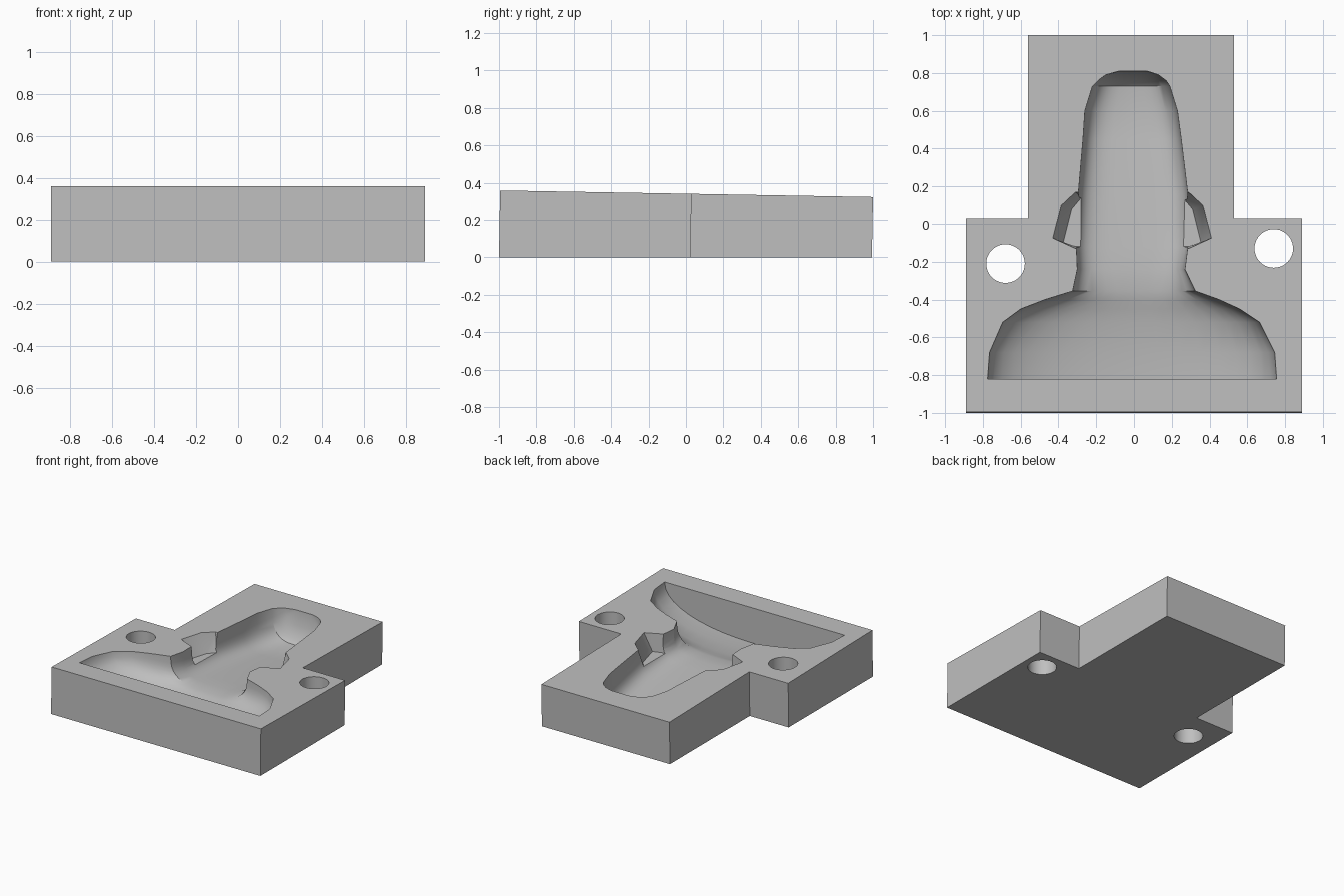
import bpy, bmesh
from math import sin, cos, pi, radians

old = bpy.data.objects.get("Cube")
if old:
    bpy.data.objects.remove(old)

grey = bpy.data.materials.new("mould_grey")
grey.use_nodes = True
grey.diffuse_color = (0.52, 0.52, 0.52, 1)
grey.node_tree.nodes["Principled BSDF"].inputs["Base Color"].default_value = grey.diffuse_color


def top_z(y):
    """Height of the gently sloping parting face."""
    return 0.342 - 0.0175 * y


def loft(name, rings):
    """Skin a list of matching closed rings and cap both ends."""
    bm = bmesh.new()
    rows = [[bm.verts.new(p) for p in ring] for ring in rings]
    n = len(rows[0])
    for a, b in zip(rows, rows[1:]):
        for i in range(n):
            bm.faces.new((a[i], a[(i + 1) % n], b[(i + 1) % n], b[i]))
    bm.faces.new(rows[0])
    bm.faces.new(rows[-1])
    bmesh.ops.recalc_face_normals(bm, faces=bm.faces)
    mesh = bpy.data.meshes.new(name)
    bm.to_mesh(mesh)
    bm.free()
    mesh.materials.append(grey)
    obj = bpy.data.objects.new(name, mesh)
    bpy.context.collection.objects.link(obj)
    return obj


# T-shaped block, its walls square to the sloping top
outline = [(-0.89, -0.994), (0.89, -0.994), (0.89, 0.03), (0.53, 0.03),
           (0.53, 1), (-0.56, 1), (-0.56, 0.03), (-0.89, 0.03)]
block = loft("mould_block", [[(x, y - 0.006, 0) for x, y in outline],
                             [(x, y, top_z(y)) for x, y in outline]])


# Bust cavity: rounded sections from the chest to the crown
def section(y, cx, w, depth, power, steps=20):
    z = top_z(y)
    ring = [(cx + w, y, z + 0.1), (cx - w, y, z + 0.1)]
    for i in range(steps + 1):
        a = pi * i / steps
        c, s = cos(a), max(sin(a), 0)
        x = -w * (1 if c > 0 else -1) * abs(c) ** (2 / power)
        ring.append((cx + x, y, z - depth * s ** (2 / power)))
    return ring


# y, centre x, half width, depth, squareness
profile = [
    (-0.82, -0.01, 0.765, 0.27, 2.2), (-0.68, -0.01, 0.755, 0.26, 2.2),
    (-0.52, -0.015, 0.68, 0.235, 2.2), (-0.45, -0.02, 0.58, 0.22, 2.2),
    (-0.40, -0.01, 0.46, 0.205, 2.3), (-0.355, 0, 0.325, 0.195, 2.8),
    (-0.24, -0.015, 0.285, 0.19, 3.6), (-0.12, -0.01, 0.295, 0.195, 4),
    (0.16, -0.005, 0.29, 0.21, 4), (0.45, -0.01, 0.26, 0.23, 4),
    (0.60, -0.015, 0.245, 0.24, 3.5), (0.73, -0.015, 0.205, 0.23, 3),
    (0.76, -0.01, 0.18, 0.20, 2.8), (0.79, -0.01, 0.14, 0.11, 2.5),
    (0.81, -0.005, 0.075, 0.01, 2.2)]
cutters = [loft("bust_cutter", [section(*p) for p in profile])]

# Ear pockets, narrowing toward their floor
ear_top = [(0.18, -0.13), (0.30, -0.13), (0.42, -0.075), (0.375, 0.10),
           (0.30, 0.17), (0.18, 0.17)]
ear_floor = [(0.18, -0.12), (0.30, -0.12), (0.365, -0.10), (0.32, 0.08),
             (0.27, 0.14), (0.18, 0.14)]
for side, label in ((1, "left"), (-1, "right")):
    def ear_ring(points, lift):
        return [(side * x - 0.01, y, top_z(y) + lift) for x, y in points]
    cutters.append(loft(label + "_ear_cutter", [
        ear_ring(ear_floor, -0.14), ear_ring(ear_top, 0), ear_ring(ear_top, 0.1)]))

# Registration holes straight through the block
for label, cx, cy in (("right", -0.68, -0.21), ("left", 0.74, -0.13)):
    circle = [(cx + 0.102 * cos(2 * pi * i / 40), cy + 0.102 * sin(2 * pi * i / 40))
              for i in range(40)]
    cutters.append(loft(label + "_hole_cutter",
                        [[(x, y, z) for x, y in circle] for z in (-0.1, 0.5)]))

# Carve the block, then remove the cutters
bpy.context.view_layer.objects.active = block
block.select_set(True)
for cutter in cutters:
    cutter.hide_render = True
    mod = block.modifiers.new(cutter.name, "BOOLEAN")
    mod.operation = "DIFFERENCE"
    mod.solver = "EXACT"
    mod.object = cutter
    bpy.ops.object.modifier_apply(modifier=mod.name)
for cutter in cutters:
    bpy.data.objects.remove(cutter)
bpy.ops.object.shade_smooth_by_angle(angle=radians(30))
